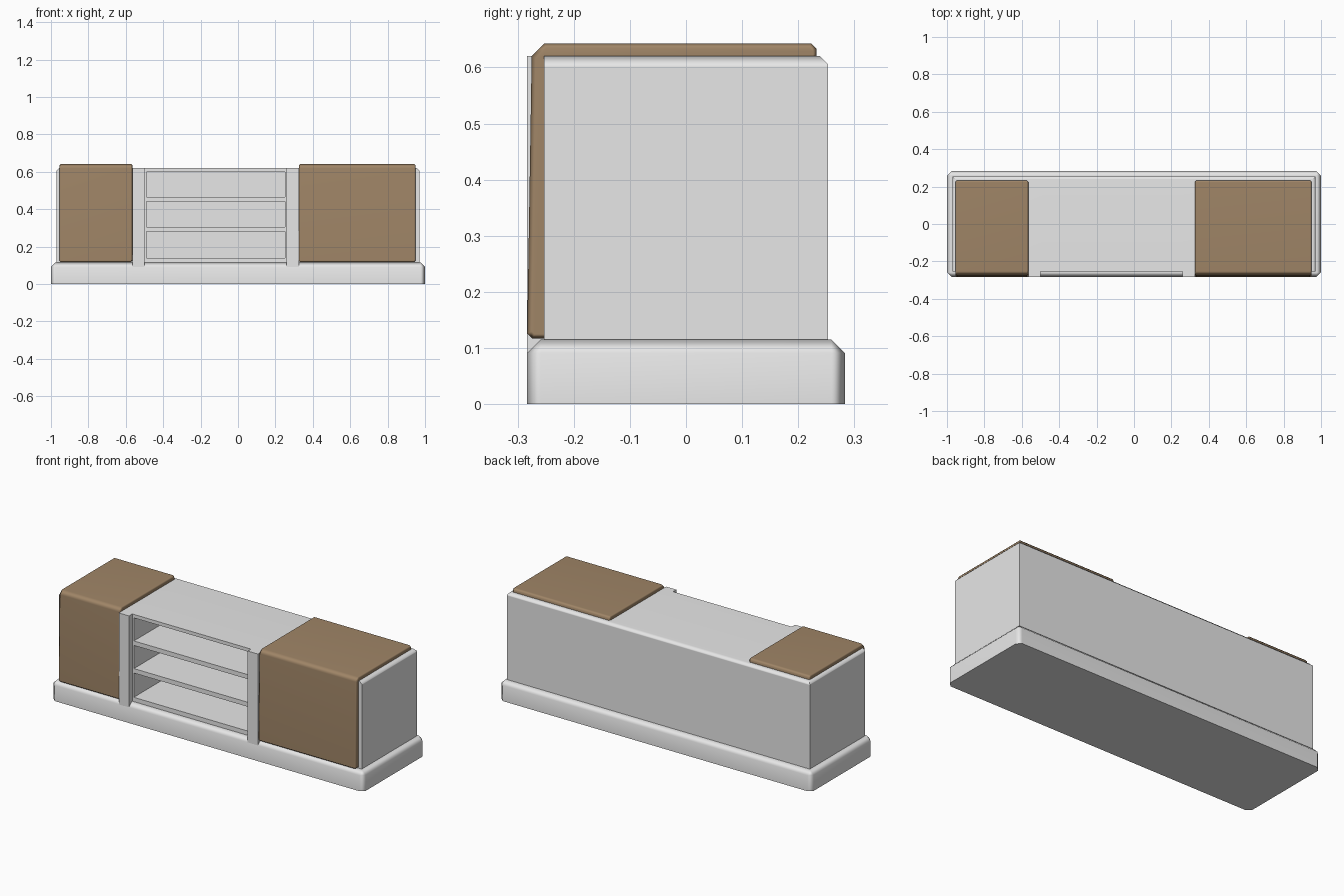
import bpy, bmesh
from mathutils import Vector

if "Cube" in bpy.data.objects:
    bpy.data.objects.remove(bpy.data.objects["Cube"])


def material(name, rgb):
    m = bpy.data.materials.new(name)
    m.diffuse_color = (*rgb, 1)
    m.use_nodes = True
    m.node_tree.nodes["Principled BSDF"].inputs["Base Color"].default_value = m.diffuse_color
    return m


GREY = material("light grey", (0.8, 0.8, 0.8))
BROWN = material("wood brown", (0.35, 0.235, 0.135))


def finish(bm, name, mat, smooth=True):
    bmesh.ops.recalc_face_normals(bm, faces=bm.faces)
    me = bpy.data.meshes.new(name)
    bm.to_mesh(me)
    bm.free()
    me.materials.append(mat)
    ob = bpy.data.objects.new(name, me)
    bpy.context.collection.objects.link(ob)
    if smooth:
        bpy.ops.object.select_all(action='DESELECT')
        ob.select_set(True)
        bpy.context.view_layer.objects.active = ob
        bpy.ops.object.shade_smooth_by_angle(angle=1.0)
        wn = ob.modifiers.new("weighted normals", 'WEIGHTED_NORMAL')
        wn.keep_sharp = True
    return ob


def box(x0, x1, y0, y1, z0, z1):
    bm = bmesh.new()
    bmesh.ops.create_cube(bm, size=1)
    for v in bm.verts:
        v.co = ((x0 + x1) / 2 + v.co.x * (x1 - x0),
                (y0 + y1) / 2 + v.co.y * (y1 - y0),
                (z0 + z1) / 2 + v.co.z * (z1 - z0))
    return bm


def chamfer(bm, width, rule):
    edges = [e for e in bm.edges if rule((e.verts[0].co + e.verts[1].co) / 2)]
    bmesh.ops.bevel(bm, geom=edges, offset=width, segments=1, affect='EDGES')


# Plinth: all edges chamfered except the bottom ones
bm = box(-1, 1, -0.283, 0.283, 0, 0.115)
chamfer(bm, 0.024, lambda c: c.z > 0.01)
finish(bm, "plinth", GREY)

# Cabinet body with open shelf recess
bm = box(-0.97, 0.97, -0.253, 0.253, 0.11, 0.62)
chamfer(bm, 0.014, lambda c: c.z > 0.61 and c.y > -0.2)
for axis, vals in (((1, 0, 0), (-0.49, 0.25)), ((0, 0, 1), (0.14, 0.60))):
    for v in vals:
        bmesh.ops.bisect_plane(bm, geom=bm.verts[:] + bm.edges[:] + bm.faces[:],
                               plane_co=Vector(axis) * v, plane_no=axis)
front = [f for f in bm.faces if f.normal.y < -0.9
         and abs(f.calc_center_median().x + 0.12) < 0.05
         and 0.2 < f.calc_center_median().z < 0.55]
new = bmesh.ops.extrude_face_region(bm, geom=front)["geom"]
bmesh.ops.translate(bm, vec=(0, 0.48, 0),
                    verts=[g for g in new if isinstance(g, bmesh.types.BMVert)])
if any(f.is_valid for f in front):
    bmesh.ops.delete(bm, geom=[f for f in front if f.is_valid], context='FACES_ONLY')
finish(bm, "cabinet_body", GREY)

# Shelves
for i, z in enumerate((0.28, 0.44)):
    finish(box(-0.49, 0.25, -0.252, 0.228, z, z + 0.026), f"shelf_{i + 1}", GREY, False)

# Upright posts either side of the shelves
for name, x0, x1 in (("left_post", -0.565, -0.5), ("right_post", 0.26, 0.325)):
    finish(box(x0, x1, -0.283, -0.253, 0.09, 0.62), name, GREY, False)

# Wooden covers wrapping the front and top (y, z side profiles)
OUTER = [(-0.253, 0.117), (-0.274, 0.117), (-0.283, 0.126), (-0.275, 0.62), (-0.252, 0.643),
         (0.223, 0.643), (0.233, 0.633), (0.233, 0.62), (-0.253, 0.62)]
INNER = [(-0.253, 0.125), (-0.270, 0.125), (-0.275, 0.130), (-0.267, 0.616), (-0.249, 0.635),
         (0.220, 0.635), (0.225, 0.629), (0.225, 0.62), (-0.253, 0.62)]
for name, x0, x1 in (("left_cover", -0.955, -0.565), ("right_cover", 0.325, 0.95)):
    bm = bmesh.new()
    rings = [[bm.verts.new((x, y, z)) for y, z in prof] for x, prof in
             ((x0, INNER), (x0 + 0.008, OUTER), (x1 - 0.008, OUTER), (x1, INNER))]
    n = len(OUTER)
    for a, b in zip(rings, rings[1:]):
        for i in range(n):
            j = (i + 1) % n
            bm.faces.new((a[i], a[j], b[j], b[i]))
    bm.faces.new(rings[0])
    bm.faces.new(rings[-1])
    finish(bm, name, BROWN)
